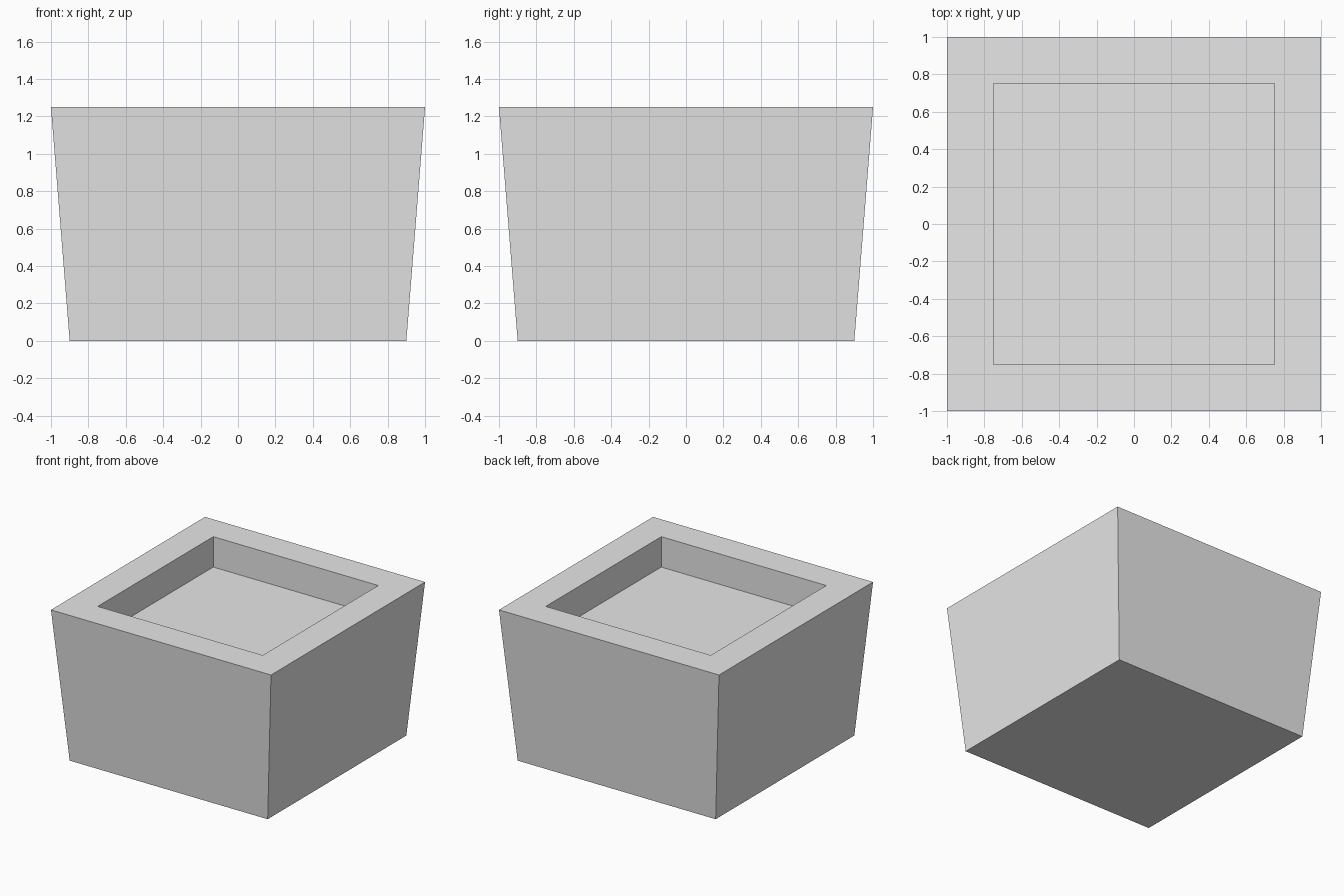
import bpy
import bmesh

# Remove the default cube
cube = bpy.data.objects.get("Cube")
if cube:
    bpy.data.objects.remove(cube, do_unlink=True)

GREY = (0.8, 0.8, 0.8, 1.0)
grey = bpy.data.materials.new("light_grey")
grey.use_nodes = True
grey.diffuse_color = GREY
grey.node_tree.nodes["Principled BSDF"].inputs["Base Color"].default_value = GREY


def square_ring(bm, half, z):
    """Four corners of a horizontal square, counter-clockwise from above."""
    corners = ((-1, -1), (1, -1), (1, 1), (-1, 1))
    return [bm.verts.new((x * half, y * half, z)) for x, y in corners]


# Tapered planter: (half width, height) from the base, over the rim, to the floor
profile = [(0.9, 0), (1, 1.25), (0.75, 1.25), (0.75, 1)]

bm = bmesh.new()
rings = [square_ring(bm, half, z) for half, z in profile]
for lower, upper in zip(rings, rings[1:]):
    for i in range(4):
        j = (i + 1) % 4
        bm.faces.new((lower[i], lower[j], upper[j], upper[i]))

# Underside and recessed floor
bm.faces.new(reversed(rings[0]))
bm.faces.new(rings[-1])

mesh = bpy.data.meshes.new("planter_box")
bm.to_mesh(mesh)
bm.free()
mesh.materials.append(grey)
planter = bpy.data.objects.new("planter_box", mesh)
bpy.context.collection.objects.link(planter)
